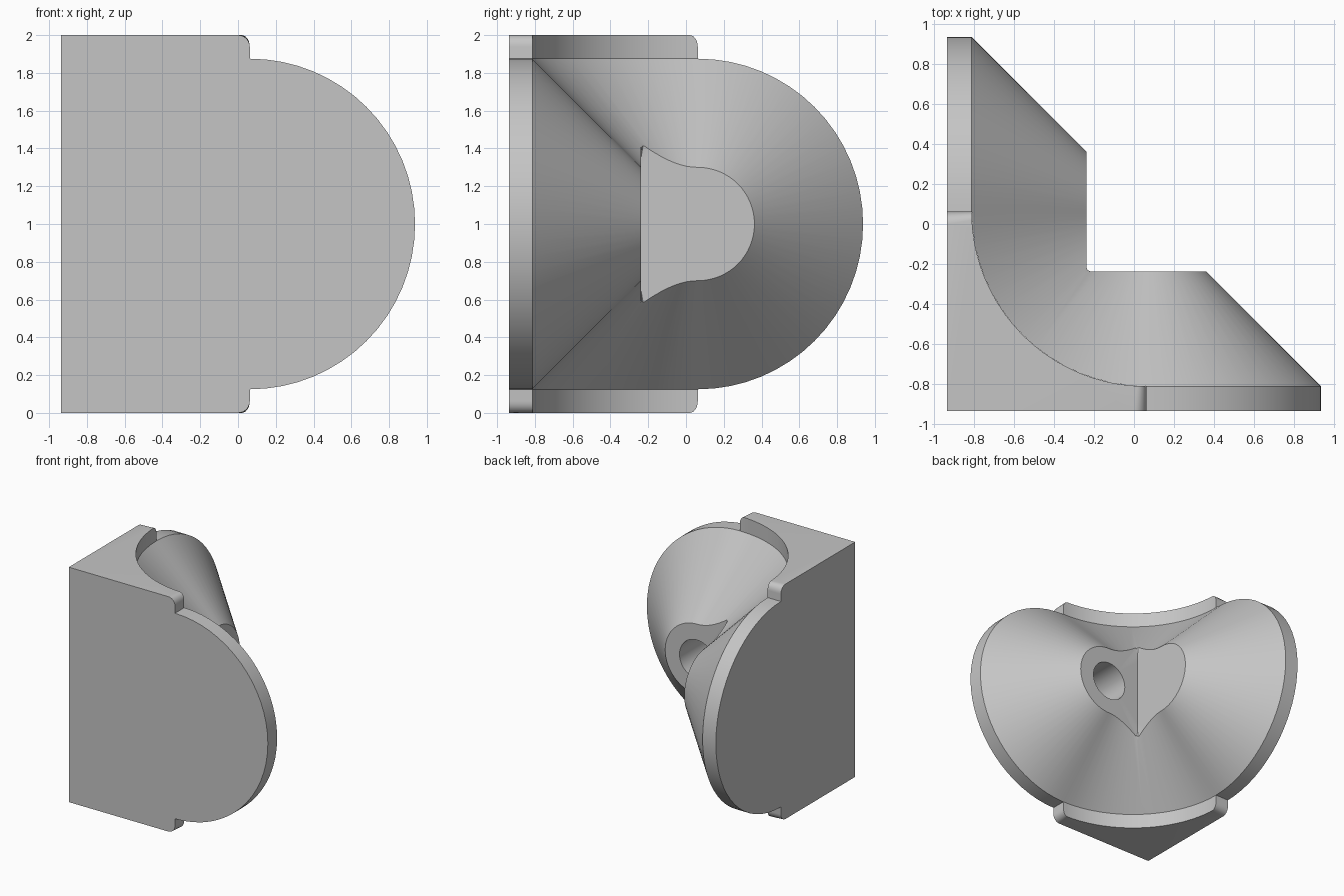
import bpy, bmesh, math
from mathutils import Vector

if "Cube" in bpy.data.objects:
    bpy.data.objects.remove(bpy.data.objects["Cube"])

C = Vector((0.0625, 0.0625, 1.0))      # common apex of all cones
R, A, T = 0.875, 0.3, 0.125            # outer radius, inner radius, plate thickness
HOLE_R, HOLE_DEPTH = 0.165, 0.45
N = 16                                 # segments per quarter turn

grey = bpy.data.materials.new("plain grey")
grey.diffuse_color = (0.56, 0.56, 0.56, 1)
grey.use_nodes = True
grey.node_tree.nodes["Principled BSDF"].inputs["Base Color"].default_value = grey.diffuse_color


def finish(bm, name):
    bmesh.ops.recalc_face_normals(bm, faces=bm.faces)
    me = bpy.data.meshes.new(name)
    bm.to_mesh(me)
    bm.free()
    me.materials.append(grey)
    ob = bpy.data.objects.new(name, me)
    bpy.context.collection.objects.link(ob)
    bpy.ops.object.select_all(action='DESELECT')
    ob.select_set(True)
    bpy.context.view_layer.objects.active = ob
    bpy.ops.object.shade_smooth_by_angle(angle=math.radians(25))


def strip(bm, a, b, closed=False):
    for i in range(len(a) if closed else len(a) - 1):
        j = (i + 1) % len(a)
        bm.faces.new((a[i], a[j], b[j], b[i]))


# Corner block: square corner with a quarter-round inside, full height
arc = [(C.x + R * math.cos(t), C.y + R * math.sin(t))
       for t in (math.radians(270 - 90 * k / (2 * N)) for k in range(2 * N + 1))]
e = C.x - R - T
outline = [(e, C.y), (e, e), (C.x, e)] + arc
bm = bmesh.new()
low = [bm.verts.new((x, y, 0)) for x, y in outline]
high = [bm.verts.new((x, y, 2)) for x, y in outline]
bm.faces.new(low)
bm.faces.new(high)
strip(bm, low, high, True)
ends = [bm.edges.get((r[i], r[j])) for r in (low, high) for i, j in ((2, 3), (0, -1))]
bmesh.ops.bevel(bm, geom=ends, offset=0.0625, segments=6, profile=0.5, affect='EDGES')
finish(bm, "corner_block")

# Conical body: rays from the apex sweep web, front cone, web, left cone
quarter = [math.radians(180 + 90 * k / N) for k in range(N + 1)]
half = [math.pi * k / (2 * N) for k in range(1, 2 * N)]
rays = [Vector((math.cos(t), math.sin(t), 1)) for t in quarter]
rays += [Vector((math.sin(p), -1, math.cos(p))) for p in half]
rays += [Vector((math.cos(t), math.sin(t), -1)) for t in reversed(quarter)]
rays += [Vector((-1, math.sin(p), math.cos(p))) for p in reversed(half)]
bm = bmesh.new()
outer = [bm.verts.new(C + d * R) for d in rays]
inner = [bm.verts.new(C + d * (A / max(abs(d.x), abs(d.y)))) for d in rays]
strip(bm, outer, inner, True)

# Round plates behind each cone
for ring, push in ((outer[N:3 * N + 1], Vector((0, -T, 0))),
                   (outer[4 * N:] + outer[:1], Vector((-T, 0, 0)))):
    back = [bm.verts.new(v.co + push) for v in ring]
    strip(bm, ring, back)
    bm.faces.new(back)

# Two flat inner faces meeting at a vertical edge
t0, t1 = N // 2, 3 * N + N // 2
top, bot = inner[t0], inner[t1]
mid = [bm.verts.new(bot.co.lerp(top.co, k / 12)) for k in range(1, 12)]
bm.faces.new(inner[t1:] + inner[:t0 + 1] + mid[::-1])

# Blind round hole in the back-facing one
rim = inner[t0:t1 + 1] + mid
mouth, floor = [], []
for v in rim:
    d = v.co - C
    d.y = 0
    p = C + d.normalized() * HOLE_R
    mouth.append(bm.verts.new((p.x, C.y - A, p.z)))
    floor.append(bm.verts.new((p.x, C.y - A - HOLE_DEPTH, p.z)))
strip(bm, rim, mouth, True)
strip(bm, mouth, floor, True)
bm.faces.new(floor)

# Small fillet in the inside corner
chain = [bot] + mid + [top]
edges = [bm.edges.get((a, b)) for a, b in zip(chain, chain[1:])]
bmesh.ops.bevel(bm, geom=edges, offset=0.02, segments=3, profile=0.5, affect='EDGES')
finish(bm, "conical_body")
